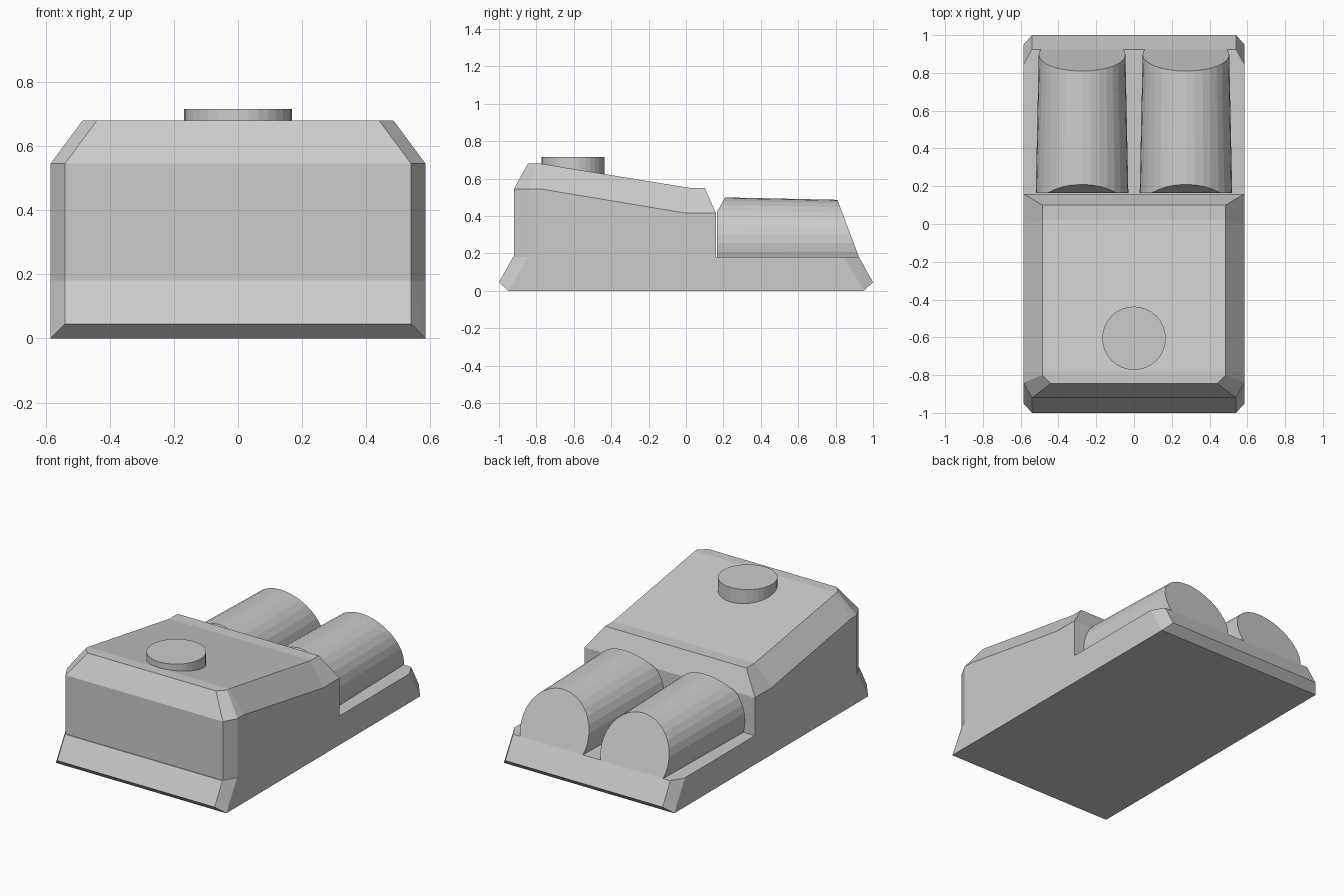
import bpy, bmesh, math
from mathutils import Matrix, Vector

if "Cube" in bpy.data.objects:
    bpy.data.objects.remove(bpy.data.objects["Cube"])


def finish(bm, name):
    bmesh.ops.recalc_face_normals(bm, faces=bm.faces[:])
    mesh = bpy.data.meshes.new(name)
    bm.to_mesh(mesh)
    bm.free()
    ob = bpy.data.objects.new(name, mesh)
    bpy.context.collection.objects.link(ob)
    return ob


# Base plinth: one corner mirrored four ways, then wrapped in a hull
bm = bmesh.new()
for x, y, z in [(.585, .95, 0), (.54, 1, .045), (.585, .845, .18), (.54, .925, .18)]:
    for sx in (1, -1):
        for sy in (1, -1):
            bm.verts.new((x * sx, y * sy, z))
bmesh.ops.convex_hull(bm, input=bm.verts[:])
bmesh.ops.dissolve_limit(bm, angle_limit=.01, verts=bm.verts[:], edges=bm.edges[:])
finish(bm, "base")

# Housing: floor, eave and roof outlines of the right half, lofted and mirrored
eave = [(.54, -.92, .545), (.585, -.84, .545), (.585, -.78, .545),
        (.585, 0, .415), (.585, .16, .415)]
roof = [(.44, -.845, .68), (.485, -.80, .68), (.485, -.78, .68),
        (.485, .02, .55), (.485, .10, .55)]
floor = [(x, y, .18) for x, y, z in eave]
bm = bmesh.new()
loops = []
for half in (floor, eave, roof):
    left = [(-x, y, z) for x, y, z in reversed(half)]
    loops.append([bm.verts.new(p) for p in half + left])
n = len(loops[0])
for a, b in zip(loops, loops[1:]):
    for i in range(n):
        j = (i + 1) % n
        bm.faces.new((a[i], a[j], b[j], b[i]))
for cap in (loops[0], loops[-1]):
    for i in range(len(eave) - 1):
        bm.faces.new((cap[i], cap[i + 1], cap[n - 2 - i], cap[n - 1 - i]))
finish(bm, "housing")

# Round button on the roof
bm = bmesh.new()
bmesh.ops.create_cone(bm, cap_ends=True, segments=32, radius1=.168, radius2=.168,
                      depth=.165, matrix=Matrix.Translation((0, -.605, .6325)))
finish(bm, "button")


# Twin drums: slightly tapered cylinders trimmed by slanted planes
def drum(name, x):
    bm = bmesh.new()
    place = Matrix.Translation((x, .565, .255)) @ Matrix.Rotation(-math.pi / 2, 4, 'X')
    bmesh.ops.create_cone(bm, cap_ends=True, segments=32, radius1=.245, radius2=.228,
                          depth=.80, matrix=place)
    cuts = [((x, .165, .42), (0, -.08, .045)),
            ((x, .925, .18), (0, .305, .115)),
            ((x, .5, .12), (0, 0, -1))]
    for co, no in cuts:
        bmesh.ops.bisect_plane(bm, geom=bm.verts[:] + bm.edges[:] + bm.faces[:],
                               plane_co=co, plane_no=Vector(no).normalized(),
                               clear_outer=True)
        rim = [e for e in bm.edges if e.is_boundary]
        bmesh.ops.holes_fill(bm, edges=rim, sides=0)
    finish(bm, name)


drum("left_drum", -.275)
drum("right_drum", .275)
